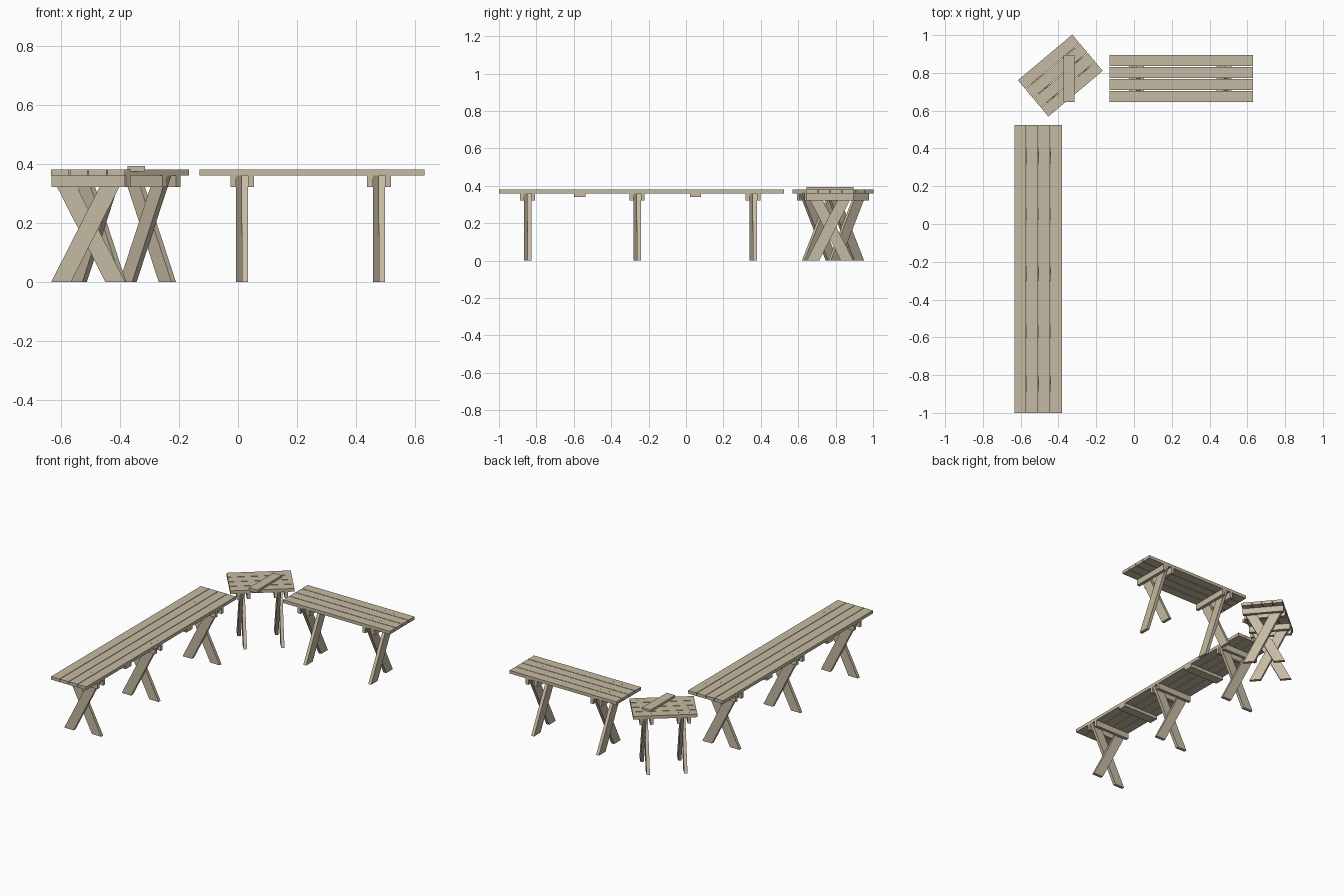
import bpy, bmesh, math
from mathutils import Matrix, Vector

if "Cube" in bpy.data.objects:
    bpy.data.objects.remove(bpy.data.objects["Cube"])

wood = bpy.data.materials.new("weathered wood")
wood.diffuse_color = (0.56, 0.49, 0.36, 1)
wood.use_nodes = True
wood.node_tree.nodes["Principled BSDF"].inputs["Base Color"].default_value = wood.diffuse_color

T = 0.02       # board thickness
W = 0.06       # board width
GAP = 0.0035   # gap between seat planks
HALF = 0.125   # half the seat width
TOP = 0.38     # seat height
UNDER = TOP - T


def finish(name, bm, mat):
    bmesh.ops.recalc_face_normals(bm, faces=bm.faces[:])
    me = bpy.data.meshes.new(name)
    bm.to_mesh(me)
    bm.free()
    me.materials.append(wood)
    ob = bpy.data.objects.new(name, me)
    ob.matrix_world = mat
    bpy.context.collection.objects.link(ob)


def box(name, mat, u, v, z):
    """Board spanning the given (min, max) ranges."""
    bm = bmesh.new()
    bmesh.ops.create_cube(bm, size=1)
    for p in bm.verts:
        p.co = Vector([(a + b) / 2 + c * (b - a) for (a, b), c in zip((u, v, z), p.co)])
    finish(name, bm, mat)


def leg(name, mat, u0, u1, side):
    """Slanted leg with level ends; side is the sign of v at its foot."""
    bm = bmesh.new()
    h, c = 0.0335, 0.0915 * side
    prof = [(c - h, 0), (c + h, 0), (-c + h, UNDER), (-c - h, UNDER)]
    f = bm.faces.new([bm.verts.new((u0, v, z)) for v, z in prof])
    r = bmesh.ops.extrude_face_region(bm, geom=[f])
    for e in r["geom"]:
        if isinstance(e, bmesh.types.BMVert):
            e.co.x = u1
    finish(name, bm, mat)


def screws(name, mat, points):
    bm = bmesh.new()
    for u, v in points:
        bmesh.ops.create_cone(bm, cap_ends=True, segments=8, radius1=0.003, radius2=0.003,
                              depth=0.001, matrix=Matrix.Translation((u, v, TOP)))
    finish(name, bm, mat)


def bench(name, centre, angle, length, frames, battens=()):
    mat = Matrix.Translation((*centre, 0)) @ Matrix.Rotation(math.radians(angle), 4, 'Z')
    rows = [(i - 1.5) * (W + GAP) for i in range(4)]
    # seat planks
    for v in rows:
        box(name + "_plank", mat, (-length / 2, length / 2), (v - W / 2, v + W / 2), (UNDER, TOP))
    # crossed legs clamped between two cleats
    for u in frames:
        leg(name + "_leg", mat, u - T, u, 1)
        leg(name + "_leg", mat, u, u + T, -1)
        for a in (u - 2 * T, u + T):
            box(name + "_cleat", mat, (a, a + T), (-HALF, HALF), (UNDER - 0.038, UNDER))
    # flat battens under the planks
    for u in battens:
        box(name + "_batten", mat, (u - W / 2, u + W / 2), (-HALF, HALF), (UNDER - T, UNDER))
    # screw heads over the cleats
    screws(name + "_screws", mat, [(u + s * 1.5 * T, v) for u in frames for s in (-1, 1) for v in rows])


bench("long_bench", (-0.507, -0.2375), 90, 1.525, (-0.609, -0.024, 0.596), (-0.33, 0.288))
bench("short_bench", (0.2505, 0.77), 0, 0.761, (-0.2365, 0.2265))
bench("corner_stool", (-0.39, 0.786), 40, 0.376, (-0.11, 0.11))

# loose board lying on the corner stool
box("loose_board", Matrix(), (-0.374, -0.314), (0.645, 0.895), (0.373, 0.393))
